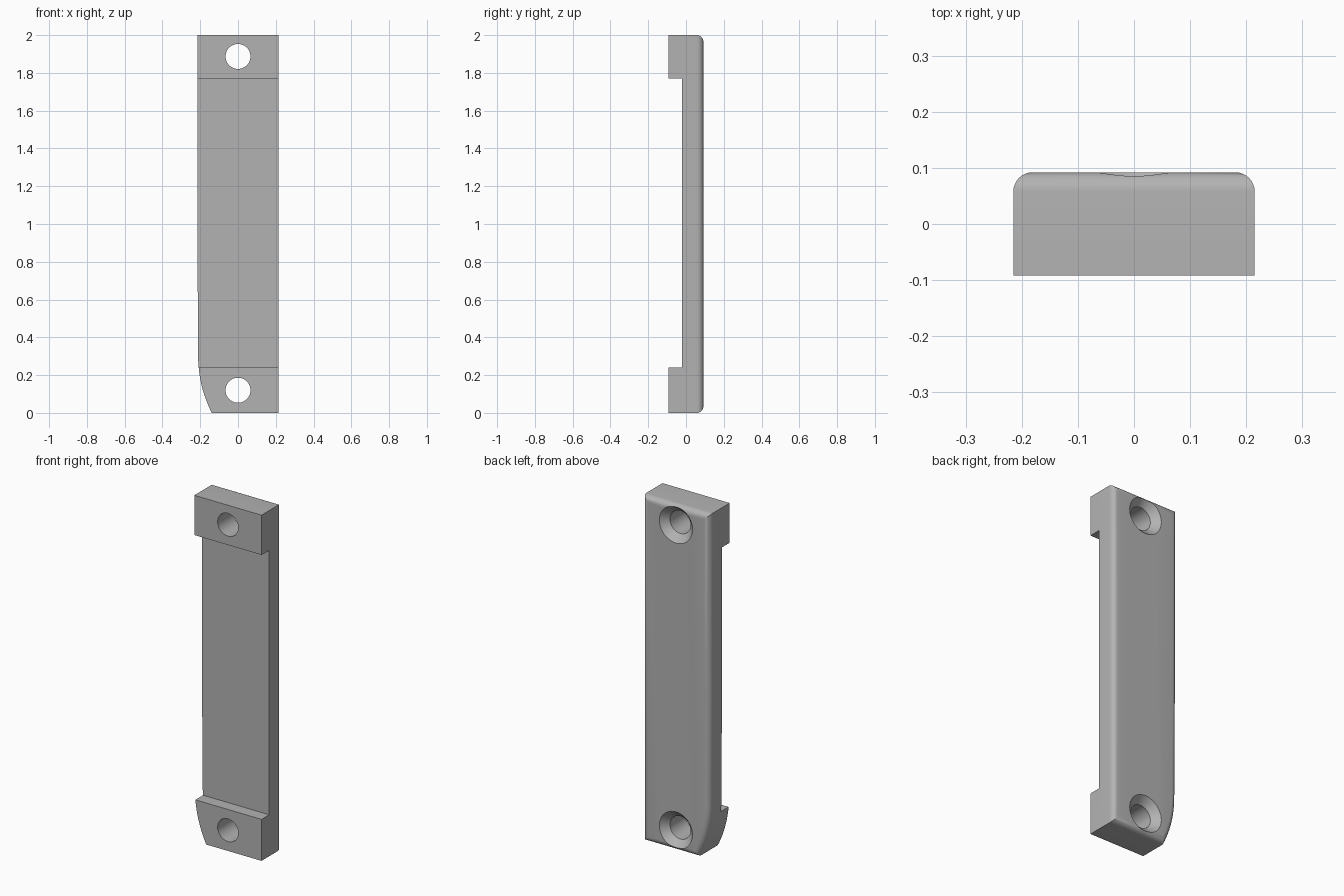
import bpy, bmesh, math

cube = bpy.data.objects.get("Cube")
if cube:
    bpy.data.objects.remove(cube, do_unlink=True)

HALF_W, HALF_D, HEIGHT = 0.215, 0.092, 2.0
FILLET = 0.034
HOLE_R, SINK_R = 0.066, 0.106

grey = bpy.data.materials.new("plain grey")
grey.use_nodes = True
colour = (0.45, 0.45, 0.45, 1)
grey.diffuse_color = colour
grey.node_tree.nodes["Principled BSDF"].inputs["Base Color"].default_value = colour


def make_object(name, bm):
    bmesh.ops.recalc_face_normals(bm, faces=bm.faces)
    mesh = bpy.data.meshes.new(name)
    bm.to_mesh(mesh)
    bm.free()
    mesh.materials.append(grey)
    obj = bpy.data.objects.new(name, mesh)
    bpy.context.collection.objects.link(obj)
    return obj


def plate():
    # Outline: right-hand bottom corner swept away by a large arc
    radius, start_z, edge_x = 0.66, 0.30, -0.211
    sweep = math.asin(start_z / radius)
    arc = [(edge_x + radius * (1 - math.cos(sweep * i / 12)),
            start_z - radius * math.sin(sweep * i / 12)) for i in range(13)]
    outline = [(HALF_W, 0), (HALF_W, HEIGHT), (-HALF_W, HEIGHT), (-HALF_W, 0.95)] + arc
    bm = bmesh.new()
    face = bm.faces.new([bm.verts.new((x, -HALF_D, z)) for x, z in outline])
    ext = bmesh.ops.extrude_face_region(bm, geom=[face], use_keep_orig=True)
    verts = [g for g in ext["geom"] if isinstance(g, bmesh.types.BMVert)]
    bmesh.ops.translate(bm, verts=verts, vec=(0, 2 * HALF_D, 0))
    # Rounded rim all round the back face
    rim = [e for e in bm.edges if all(v.co.y > 0 for v in e.verts)]
    bmesh.ops.bevel(bm, geom=rim, offset=FILLET, segments=8, profile=0.5,
                    affect='EDGES', clamp_overlap=True)
    return make_object("mounting_plate", bm)


def recess_cutter(z0, z1):
    bm = bmesh.new()
    bmesh.ops.create_cube(bm, size=1)
    bmesh.ops.scale(bm, vec=(1, 0.2, z1 - z0), verts=bm.verts)
    bmesh.ops.translate(bm, vec=(0, -0.122, (z0 + z1) / 2), verts=bm.verts)
    return make_object("recess_cutter", bm)


def hole_cutter(z):
    # Straight bore that opens into a cone at the back
    slope = SINK_R - HOLE_R
    profile = [(HOLE_R, -0.2), (HOLE_R, HALF_D - slope), (SINK_R + 0.03, HALF_D + 0.03)]
    sides = 48
    bm = bmesh.new()
    rings = []
    for r, y in profile:
        angles = [2 * math.pi * i / sides for i in range(sides)]
        rings.append([bm.verts.new((r * math.cos(a), y, z + r * math.sin(a))) for a in angles])
    for a, b in zip(rings, rings[1:]):
        for i in range(sides):
            j = (i + 1) % sides
            bm.faces.new((a[i], a[j], b[j], b[i]))
    bm.faces.new(rings[0])
    bm.faces.new(rings[-1])
    return make_object("hole_cutter", bm)


body = plate()
bpy.context.view_layer.objects.active = body
for cutter in (recess_cutter(0.24, 1.77), hole_cutter(0.12), hole_cutter(1.887)):
    cutter.hide_render = True
    mod = body.modifiers.new("cut", 'BOOLEAN')
    mod.operation = 'DIFFERENCE'
    mod.solver = 'EXACT'
    mod.object = cutter
    bpy.ops.object.modifier_apply(modifier=mod.name)
    bpy.data.objects.remove(cutter, do_unlink=True)

bpy.ops.object.select_all(action='DESELECT')
body.select_set(True)
bpy.ops.object.shade_smooth_by_angle(angle=math.radians(25))
